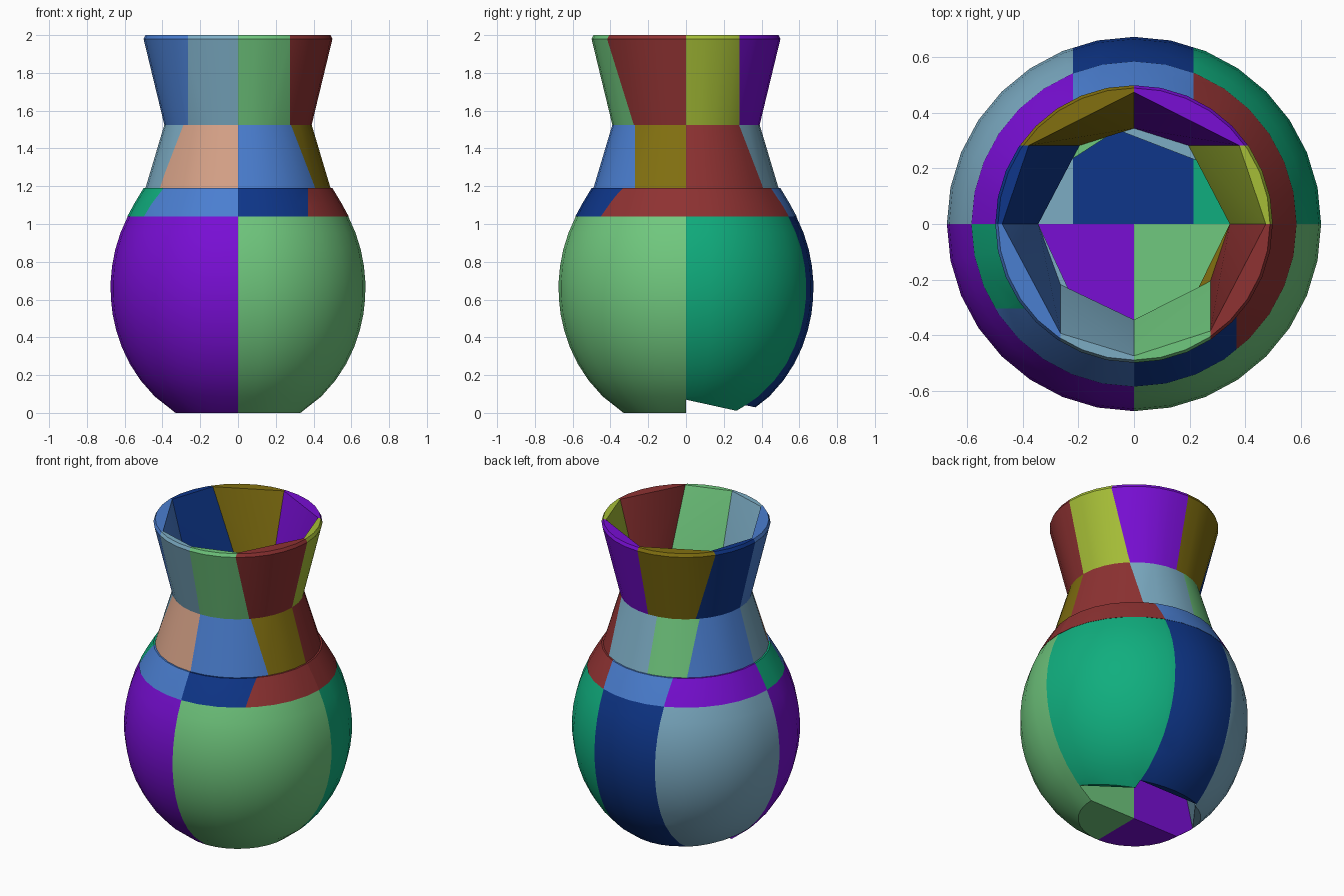
import bpy, bmesh, math
from mathutils import Vector

cube = bpy.data.objects.get("Cube")
if cube:
    bpy.data.objects.remove(cube, do_unlink=True)

# Colours, given in sRGB and converted to linear
COLOURS = {
    "purple": (120, 14, 212), "green": (112, 200, 126), "pale_blue": (124, 172, 196),
    "navy": (14, 54, 138), "blue": (74, 126, 208), "red": (142, 50, 50),
    "olive": (130, 112, 16), "lime": (166, 190, 55), "teal": (16, 174, 126),
    "salmon": (212, 160, 134),
}


def material(name, rgb):
    lin = [((c / 255 + 0.055) / 1.055) ** 2.4 if c > 10 else c / 255 / 12.92 for c in rgb]
    mat = bpy.data.materials.new(name)
    mat.use_nodes = True
    mat.diffuse_color = (*lin, 1)
    mat.node_tree.nodes["Principled BSDF"].inputs["Base Color"].default_value = (*lin, 1)
    return mat


MATS = {n: material(n, c) for n, c in COLOURS.items()}
FAR = 5


def revolve(profile, closed):
    bm = bmesh.new()
    vs = [bm.verts.new((r, 0, z)) for r, z in profile]
    for a, b in zip(vs, vs[1:] + vs[:1] if closed else vs[1:]):
        bm.edges.new((a, b))
    bmesh.ops.spin(bm, geom=bm.verts[:] + bm.edges[:], axis=(0, 0, 1), cent=(0, 0, 0),
                   angle=math.tau, steps=32)
    bmesh.ops.remove_doubles(bm, verts=bm.verts, dist=0.0005)
    return bm


def shard(name, profile, closed, colour, x0, x1, y0, y1, chip=None):
    """Revolve a profile, keep the part inside the limits, and wrap it in a hull."""
    src = revolve(profile, closed)
    planes = [((x0, 0, 0), (-1, 0, 0)), ((x1, 0, 0), (1, 0, 0)),
              ((0, y0, 0), (0, -1, 0)), ((0, y1, 0), (0, 1, 0))]
    if chip:  # sloping break under the base
        planes.append(((0, 0, chip), (0, -0.22, -1)))
    for co, no in planes:
        bmesh.ops.bisect_plane(src, geom=src.verts[:] + src.edges[:] + src.faces[:],
                               plane_co=co, plane_no=Vector(no).normalized(), clear_outer=True)
    bm = bmesh.new()
    for v in src.verts:
        bm.verts.new(v.co)
    src.free()
    bmesh.ops.remove_doubles(bm, verts=bm.verts, dist=0.001)
    bmesh.ops.convex_hull(bm, input=bm.verts)
    bmesh.ops.delete(bm, geom=[v for v in bm.verts if not v.link_faces], context='VERTS')
    bmesh.ops.dissolve_limit(bm, angle_limit=math.radians(0.5), verts=bm.verts, edges=bm.edges)
    bmesh.ops.recalc_face_normals(bm, faces=bm.faces)
    mesh = bpy.data.meshes.new(name)
    bm.to_mesh(mesh)
    bm.free()
    mesh.materials.append(MATS[colour])
    mesh.shade_smooth()
    mesh.set_sharp_from_angle(angle=math.radians(24))
    bpy.context.collection.objects.link(bpy.data.objects.new(name, mesh))


# Profiles: solid rounded body, then three thin rings
heights = [1.04 * i / 12 for i in range(13)]
body = [(0, 0)] + [(0.675 * math.sqrt(1 - ((z - 0.66) / 0.757) ** 2), z) for z in heights] + [(0, 1.04)]
shoulder = [(0.54, 1.04), (0.586, 1.04), (0.548, 1.11), (0.5, 1.19), (0.45, 1.19)]
collar = [(0.45, 1.19), (0.49, 1.19), (0.39, 1.525), (0.345, 1.525)]
neck = [(0.345, 1.525), (0.39, 1.525), (0.5, 1.98), (0.49, 2.0), (0.475, 2.0)]

# Body shards
for name, col, x0, x1, y0, y1, chip in [
    ("body_front_right", "purple", -FAR, 0, -FAR, 0, None),
    ("body_front_left", "green", 0, FAR, -FAR, 0, None),
    ("body_back_left", "teal", 0.215, FAR, 0, FAR, 0.07),
    ("body_back", "navy", -0.22, 0.215, 0, FAR, 0.11),
    ("body_back_right", "pale_blue", -FAR, -0.22, 0, FAR, 0.1),
]:
    shard(name, body, False, col, x0, x1, y0, y1, chip)

# Ring shards
RINGS = {
    "shoulder": (shoulder, [
        ("teal", -FAR, 0, -0.305, 0), ("blue", -FAR, 0, -FAR, -0.305),
        ("navy", 0, 0.37, -FAR, 0), ("red", 0.37, FAR, -FAR, 0),
        ("red", 0.215, FAR, 0, FAR), ("blue", -0.22, 0.215, 0, FAR),
        ("purple", -FAR, -0.22, 0, FAR)]),
    "collar": (collar, [
        ("pale_blue", -FAR, 0, -0.26, 0), ("salmon", -FAR, 0, -FAR, -0.26),
        ("blue", 0, FAR, -FAR, -0.27), ("olive", 0, FAR, -0.27, 0),
        ("red", 0.27, FAR, 0, FAR), ("pale_blue", -0.06, 0.27, 0, FAR),
        ("green", -0.285, -0.06, 0, FAR), ("blue", -FAR, -0.285, 0, FAR)]),
    "neck": (neck, [
        ("blue", -FAR, -0.265, -FAR, 0), ("pale_blue", -0.265, 0, -FAR, 0),
        ("green", 0, 0.275, -FAR, 0), ("red", 0.275, FAR, -FAR, 0),
        ("lime", 0, FAR, 0, 0.283), ("purple", 0, FAR, 0.283, FAR),
        ("olive", -FAR, 0, 0.283, FAR), ("navy", -FAR, 0, 0, 0.283)]),
}
for part, (profile, pieces) in RINGS.items():
    for i, (col, *limits) in enumerate(pieces):
        shard(f"{part}_piece_{i + 1}", profile, True, col, *limits)
